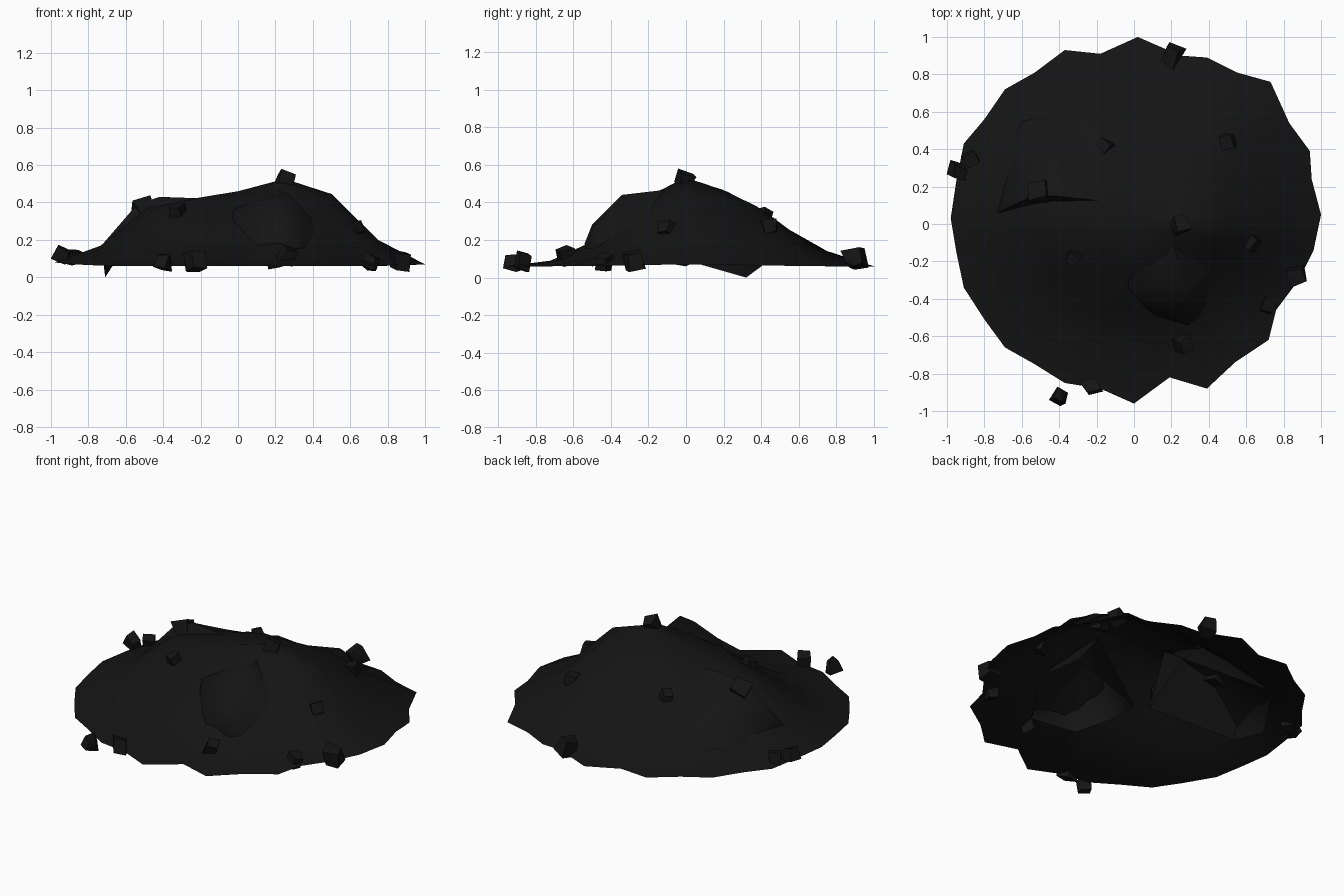
import bpy, bmesh, math, random
from mathutils import Vector, Euler

if "Cube" in bpy.data.objects:
    bpy.data.objects.remove(bpy.data.objects["Cube"])

random.seed(4)
mat = bpy.data.materials.new("dark_coal")
mat.diffuse_color = (0.007, 0.007, 0.007, 1)
mat.use_nodes = True
mat.node_tree.nodes["Principled BSDF"].inputs["Base Color"].default_value = mat.diffuse_color


def finish(name, bm, angle):
    me = bpy.data.meshes.new(name)
    bm.to_mesh(me)
    bm.free()
    ob = bpy.data.objects.new(name, me)
    bpy.context.collection.objects.link(ob)
    me.materials.append(mat)
    bpy.ops.object.select_all(action='DESELECT')
    ob.select_set(True)
    bpy.context.view_layer.objects.active = ob
    bpy.ops.object.shade_smooth_by_angle(angle=math.radians(angle))
    return ob


def hull(name, points, angle=20, hollow=False):
    bm = bmesh.new()
    for p in points:
        bm.verts.new(p)
    bmesh.ops.convex_hull(bm, input=bm.verts[:])
    loose = [v for v in bm.verts if not v.link_faces]
    bmesh.ops.delete(bm, geom=loose, context='VERTS')
    bmesh.ops.recalc_face_normals(bm, faces=bm.faces[:])
    if hollow:
        bm.normal_update()
        under = [f for f in bm.faces if f.normal.z < -0.4]
        bmesh.ops.delete(bm, geom=under, context='FACES')
    return finish(name, bm, angle)


# Mound: open shell lofted from the ragged rim to the crown
rim = [(1, .05), (.95, .24), (.94, .39), (.83, .54), (.73, .76), (.55, .81), (.39, .89), (.25, .9),
       (.02, 1), (-.18, .91), (-.37, .93), (-.53, .81), (-.69, .72), (-.8, .56), (-.91, .43), (-.95, .23),
       (-.98, .03), (-.95, -.15), (-.91, -.34), (-.8, -.51), (-.69, -.66), (-.53, -.75), (-.37, -.85), (-.18, -.88),
       (0, -.96), (.19, -.82), (.39, -.88), (.54, -.74), (.72, -.62), (.76, -.46), (.88, -.3), (.96, -.14)]
# Heights of each ring in eight compass directions, starting at +x
rings = {1.0: [.07, .06, .06, .07, .08, .06, .06, .06],
         0.75: [.20, .19, .14, .14, .17, .10, .09, .10],
         0.5: [.45, .38, .28, .33, .37, .23, .20, .26],
         0.25: [.53, .47, .44, .42, .42, .40, .39, .45]}


def height(hs, angle):
    t = (angle / (math.pi / 4)) % 8
    i = int(t) % 8
    f = t - int(t)
    return hs[i] * (1 - f) + hs[(i + 1) % 8] * f


bm = bmesh.new()
loops = []
for s, hs in rings.items():
    loops.append([bm.verts.new((x * s, y * s, height(hs, math.atan2(y, x)))) for x, y in rim])
n = len(rim)
for a, b in zip(loops, loops[1:]):
    for i in range(n):
        j = (i + 1) % n
        bm.faces.new((a[i], a[j], b[j], b[i]))
crown = bm.verts.new((0, 0, .46))
for i in range(n):
    bm.faces.new((loops[-1][i], loops[-1][(i + 1) % n], crown))
finish("mound", bm, 60)

# Two big hollow boulders buried in the mound
hull("boulder_back_left", [(-.54, .15, .39), (-.42, .15, .43), (-.13, .12, .42), (-.6, .55, .17), (-.14, .45, .3),
                           (-.71, .32, 0), (-.73, .06, .17), (-.72, .04, .08), (-.48, .58, .1), (-.13, -.02, .1),
                           (.03, .48, .15)], 50, True)
hull("boulder_front_right", [(.2, -.08, .47), (-.03, -.33, .36), (.28, -.34, .44), (.18, -.34, .43),
                             (.2, -.5, .28), (.34, -.46, .29), (.29, -.54, .18), (.04, -.48, .08), (.36, -.5, .06),
                             (.52, .12, .12), (.6, -.06, .08), (0, 0, .06), (-.05, -.25, .1)], 50, True)

# Small stones scattered over the surface: x, y, z, half size
stones = [(.2, .9, .10, .065), (-.87, .35, .11, .05), (-.94, .28, .12, .055), (-.16, .42, .33, .05),
          (.5, .44, .27, .055), (-.5, .17, .36, .065), (.25, -.01, .52, .055), (.63, -.1, .26, .05),
          (-.32, -.18, .35, .05), (.87, -.27, .09, .065), (.71, -.44, .08, .05), (.26, -.64, .12, .055),
          (-.4, -.92, .08, .05), (-.23, -.87, .085, .06)]
for k, (x, y, z, r) in enumerate(stones):
    turn = Euler([random.uniform(-.4, .4), random.uniform(-.4, .4), random.uniform(0, 3)])
    pts = []
    for sx in (-1, 1):
        for sy in (-1, 1):
            for sz in (-1, 1):
                v = Vector((sx * random.uniform(.5, .95), sy * random.uniform(.5, .95), sz * random.uniform(.6, 1)))
                v *= r * .9
                v.rotate(turn)
                pts.append(v + Vector((x, y, z)))
    hull(f"stone_{k + 1}", pts, 60)
